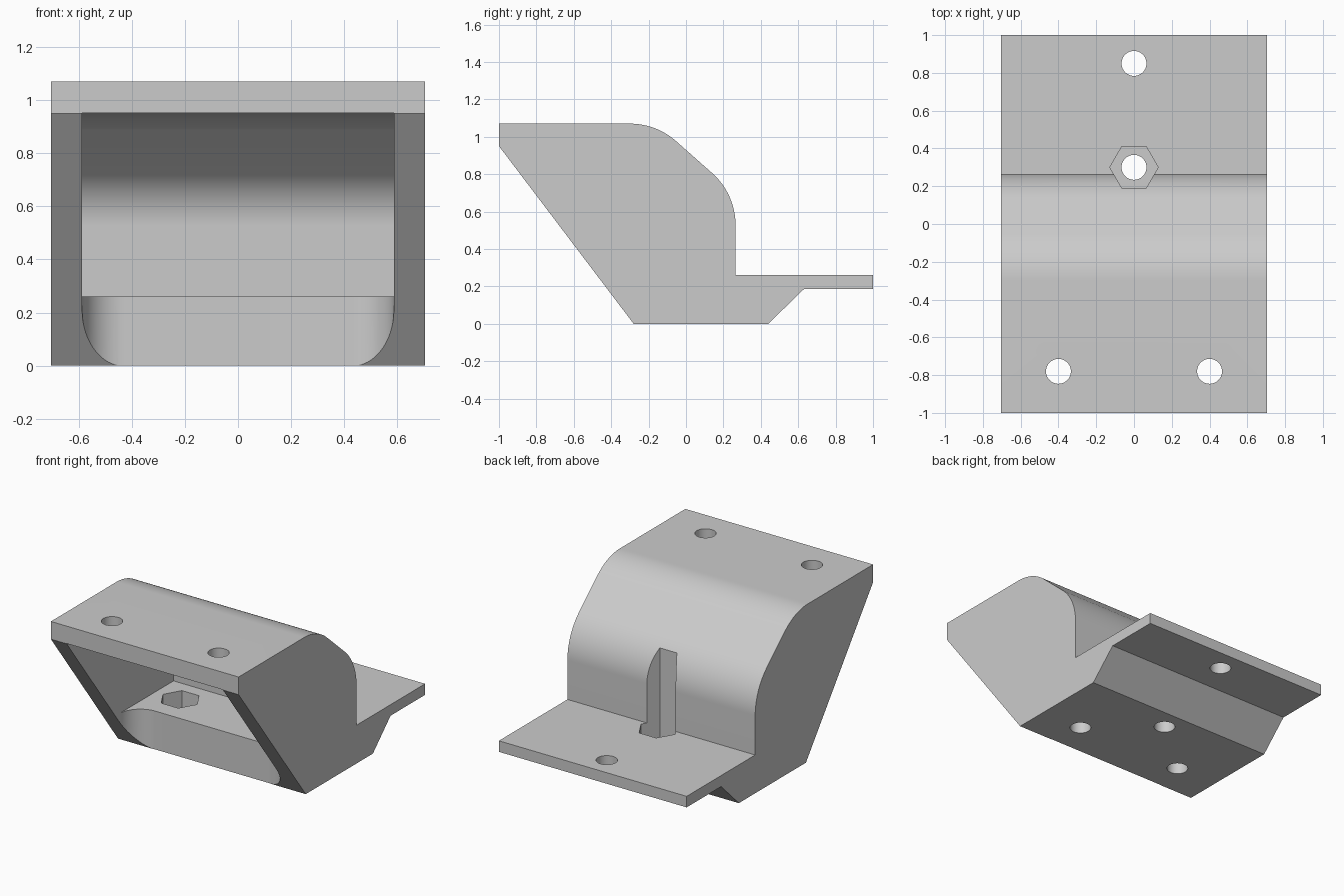
import bpy
import bmesh
from math import cos, sin, radians, pi
from mathutils import Vector

if "Cube" in bpy.data.objects:
    bpy.data.objects.remove(bpy.data.objects["Cube"], do_unlink=True)

# One plain grey for the whole bracket
grey = bpy.data.materials.new("matte grey")
grey.use_nodes = True
COLOR = (0.6, 0.6, 0.6, 1)
grey.diffuse_color = COLOR
grey.node_tree.nodes["Principled BSDF"].inputs["Base Color"].default_value = COLOR


def prism(name, points, offset):
    """Closed solid made by sweeping a flat outline along offset."""
    bm = bmesh.new()
    face = bm.faces.new([bm.verts.new(p) for p in points])
    swept = bmesh.ops.extrude_face_region(bm, geom=[face])["geom"]
    verts = [v for v in swept if isinstance(v, bmesh.types.BMVert)]
    bmesh.ops.translate(bm, verts=verts, vec=Vector(offset))
    bmesh.ops.recalc_face_normals(bm, faces=bm.faces)
    mesh = bpy.data.meshes.new(name)
    bm.to_mesh(mesh)
    bm.free()
    mesh.materials.append(grey)
    obj = bpy.data.objects.new(name, mesh)
    bpy.context.collection.objects.link(obj)
    return obj


def arc(cx, cy, r, start, end, steps=20):
    angles = [radians(start + (end - start) * i / steps) for i in range(steps + 1)]
    return [(cx + r * cos(a), cy + r * sin(a)) for a in angles]


def side_prism(name, outline, half_width):
    return prism(name, [(-half_width, y, z) for y, z in outline], (2 * half_width, 0, 0))


def post(name, x, y, r, low, high, sides):
    ring = [(x + r * cos(2 * pi * i / sides), y + r * sin(2 * pi * i / sides), low)
            for i in range(sides)]
    return prism(name, ring, (0, 0, high - low))


def shell_curve(r):
    """Two concentric-centred bends joined by a slanted straight."""
    return arc(-0.3, 0.697, r, 90, 48.5) + arc(-0.108, 0.527, r, 48.5, 0)


FLOOR, WALL, BEND = 0.26, 0.118, 0.373
INNER = 0.705 - WALL

# Solid body with rear flange
body = side_prism("bracket_body",
                  [(-1, 1.07)] + shell_curve(BEND)
                  + [(0.265, FLOOR), (1, FLOOR), (1, 0.185), (0.63, 0.185),
                     (0.44, 0), (-0.28, 0), (-1, 0.95)], 0.705)

# Open cavity under the curved shell
cutters = [side_prism("cavity_cutter",
                      [(-1.3, 0.952)] + shell_curve(BEND - WALL)
                      + [(0.147, FLOOR), (-1.3, FLOOR)], INNER)]

# Front notch in the floor with rounded inner corners
front, r = -0.278, 0.16
plan = ([(-INNER, -1.3), (INNER, -1.3)]
        + arc(INNER - r, front - r, r, 0, 90)
        + arc(r - INNER, front - r, r, 90, 180))
cutters.append(prism("notch_cutter", [(x, y, -0.1) for x, y in plan], (0, 0, 0.6)))

# Screw holes: top plate pair, floor pair, rear pair
for x, y, low, high in [(-0.4, -0.78, 0.8, 1.2), (0.4, -0.78, 0.8, 1.2),
                        (-0.4, -0.05, -0.1, 0.4), (0.4, -0.05, -0.1, 0.4),
                        (0, 0.3, -0.1, 0.4), (0, 0.85, 0.1, 0.4)]:
    cutters.append(post("hole_cutter", x, y, 0.066, low, high, 48))

# Hexagonal nut pockets; the rear one also grooves the curved wall
for x, y, high in [(-0.4, -0.05, 0.4), (0.4, -0.05, 0.4), (0, 0.3, 1.2)]:
    cutters.append(post("nut_cutter", x, y, 0.128, WALL, high, 6))

# Cut everything and remove the helpers
bpy.context.view_layer.objects.active = body
body.select_set(True)
for cutter in cutters:
    cutter.hide_render = True
    mod = body.modifiers.new("cut", "BOOLEAN")
    mod.operation = "DIFFERENCE"
    mod.solver = "EXACT"
    mod.object = cutter
    bpy.ops.object.modifier_apply(modifier=mod.name)
    bpy.data.objects.remove(cutter, do_unlink=True)

bpy.ops.object.shade_smooth_by_angle(angle=radians(25))
